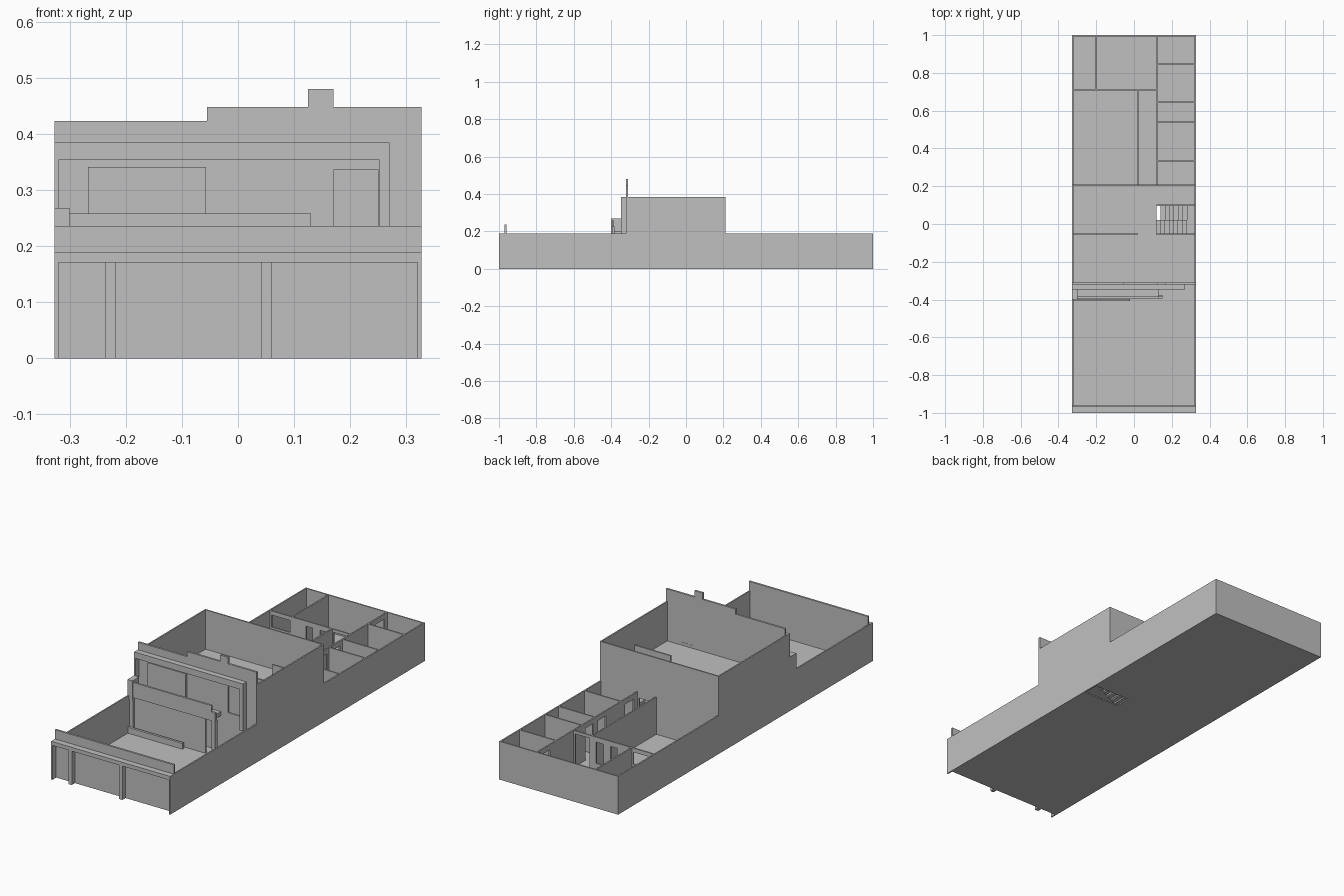
import bpy, bmesh
from mathutils import Matrix, Vector

cube = bpy.data.objects.get("Cube")
if cube:
    bpy.data.objects.remove(cube)

grey = bpy.data.materials.new("plain_grey")
grey.use_nodes = True
tone = (0.53, 0.53, 0.53, 1)
grey.diffuse_color = tone
grey.node_tree.nodes["Principled BSDF"].inputs["Base Color"].default_value = tone

W, T = 0.327, 0.007        # half width, wall thickness
LOW, HIGH = 0.19, 0.385    # storey tops
BACK, FACE = 0.21, -0.315  # rear and front wall of the upper storey


def build(name, boxes):
    """One object made of boxes given as x0, x1, y0, y1, z0, z1."""
    bm = bmesh.new()
    for x0, x1, y0, y1, z0, z1 in boxes:
        mid = Vector((x0 + x1, y0 + y1, z0 + z1)) / 2
        size = (x1 - x0, y1 - y0, z1 - z0, 1)
        bmesh.ops.create_cube(bm, size=1, matrix=Matrix.Translation(mid) @ Matrix.Diagonal(size))
    mesh = bpy.data.meshes.new(name)
    bm.to_mesh(mesh)
    bm.free()
    mesh.materials.append(grey)
    obj = bpy.data.objects.new(name, mesh)
    bpy.context.collection.objects.link(obj)
    return obj


def wall(name, axis, at, a0, a1, z0, z1, openings=(), t=T):
    """Wall along x or y, centred on `at`, split round its openings."""
    spans, pos = [], a0
    for o0, o1, b, h in openings:
        if o0 > pos:
            spans.append((pos, o0, z0, z1))
        if b > z0:
            spans.append((o0, o1, z0, b))
        if h < z1:
            spans.append((o0, o1, h, z1))
        pos = o1
    if pos < a1:
        spans.append((pos, a1, z0, z1))
    across = (at - t / 2, at + t / 2)
    build(name, [(s[:2] + across if axis == "x" else across + s[:2]) + s[2:] for s in spans])


def slab(name, x0, x1, y0, y1, z0, z1, hole):
    """Floor plate with a rectangular hole."""
    hx0, hx1, hy0, hy1 = hole
    parts = [(x0, x1, y0, hy0), (x0, x1, hy1, y1), (x0, hx0, hy0, hy1), (hx1, x1, hy0, hy1)]
    build(name, [p + (z0, z1) for p in parts])


IN = W - T
# Floors
slab("ground_floor", -IN, IN, -0.97, 1 - T, 0, 0.006, (0.12, IN - 0.001, 0.02, 0.1))
slab("upper_floor", -IN, IN, FACE, BACK - T, 0.175, LOW, (0.12, IN - 0.001, -0.055, 0.1))

# Outer walls
for side, name in ((-1, "right"), (1, "left")):
    at = side * (W - T / 2)
    wall(name + "_lower_wall", "y", at, -1, 1, 0, LOW)
    wall(name + "_upper_wall", "y", at, -0.345 if side < 0 else FACE, BACK, LOW, HIGH)
wall("rear_wall", "x", 1 - T / 2, -IN, IN, 0, LOW)
wall("upper_rear_wall", "x", BACK - T / 2, -IN, IN, 0, HIGH, [(0.03, 0.11, 0.006, 0.16)])

# Street front: recessed wall with parapet, lintel and posts
wall("front_parapet_wall", "x", -0.965, -W, W, 0, 0.236, t=0.01)
build("front_lintel", [(-W, W, -1, -0.97, 0.171, LOW)])
build("front_posts", [(x, x + 0.019, -0.995, -0.97, 0, 0.171) for x in (-0.236, 0.042)])

# Stepped main facade and its chimney
wall("facade_right", "x", FACE, -W, -0.055, 0, 0.423, t=0.01)
wall("facade_left", "x", FACE, -0.055, W, 0, 0.448, [(0.17, 0.25, 0.205, 0.336)], t=0.01)
build("facade_chimney", [(0.125, 0.17, FACE - 0.005, FACE + 0.005, 0.448, 0.48)])
build("door_panel", [(0.17, 0.25, FACE, FACE + 0.004, 0.205, 0.336)])

# Projecting frame round the upper front
F0, F1 = -0.348, FACE - 0.005
build("upper_frame", [
    (-W, 0.27, F0, F1, 0.354, HIGH),
    (-W, -0.32, F0, F1, LOW, 0.354),
    (0.252, 0.27, F0, F1, 0.15, 0.354),
])
build("upper_window_panel", [(-0.267, -0.057, -0.33, F1, LOW, 0.341)])

# Balcony and the lower front bay
build("balcony_floor", [(-IN, 0.13, -0.39, F1, 0.18, 0.2)])
build("balcony_beam", [(-IN, 0.15, -0.395, -0.383, 0.185, 0.226)])
build("balcony_rail", [(-0.3, 0.13, -0.395, -0.385, 0.2, 0.258)])
build("balcony_pier", [(-W, -0.3, -0.4, F0, 0.17, 0.268)])
build("bay_posts", [(0.13, 0.15, -0.395, -0.375, 0, 0.185), (-IN, -0.3, -0.395, -0.375, 0, 0.185)])
build("bay_panel", [(-0.3, 0.09, -0.383, -0.375, 0, 0.18)])
build("low_garden_wall", [(-0.32, -0.02, -0.408, -0.396, 0, 0.035)])

# Rear rooms
DOOR = 0.165
wall("corridor_wall", "y", 0.122, BACK, 1 - T, 0, LOW,
     [(0.24, 0.31, 0.006, DOOR), (0.46, 0.52, 0.006, DOOR), (0.56, 0.62, 0.006, DOOR),
      (0.9, 0.97, 0.006, DOOR)])
wall("hall_wall", "y", 0.02, BACK, 0.71, 0, LOW)
wall("cross_wall", "x", 0.71, -IN, 0.122, 0, LOW,
     [(-0.31, -0.21, 0.11, 0.17), (-0.12, -0.085, 0.06, DOOR), (-0.045, -0.005, 0.06, DOOR),
      (0.03, 0.11, 0.006, 0.175)])
wall("back_room_wall", "y", -0.2, 0.71, 1 - T, 0, LOW)
for i, y in enumerate((0.335, 0.54, 0.645, 0.845)):
    wall("small_room_wall_%d" % (i + 1), "x", y, 0.125, IN, 0, LOW)

# Stair rails and the upstand on the upper floor
wall("stair_rail_rear", "x", 0.1, 0.12, IN, LOW, 0.272)
wall("stair_rail_front", "x", -0.055, 0.12, IN, LOW, 0.268)
wall("floor_upstand", "x", -0.055, -IN, 0.02, LOW, 0.205)

# Two flights of stairs with a landing
steps, n, rise = [], 6, LOW / 14
run = 0.14 / n
for i in range(n):
    x, z = 0.14 + i * run, (i + 1) * rise
    steps.append((x, x + run, 0.02, 0.1, z - 0.006, z))
    steps.append((x, x + 0.003, 0.02, 0.1, z - rise, z - 0.006))
    z += LOW / 2
    x = 0.28 - (i + 1) * run
    steps.append((x, x + run, -0.052, 0.02, z - 0.006, z))
    steps.append((x + run - 0.003, x + run, -0.052, 0.02, z - rise, z - 0.006))
steps.append((0.28, IN, -0.052, 0.1, LOW / 2 - 0.006, LOW / 2))
build("stairs", steps)
